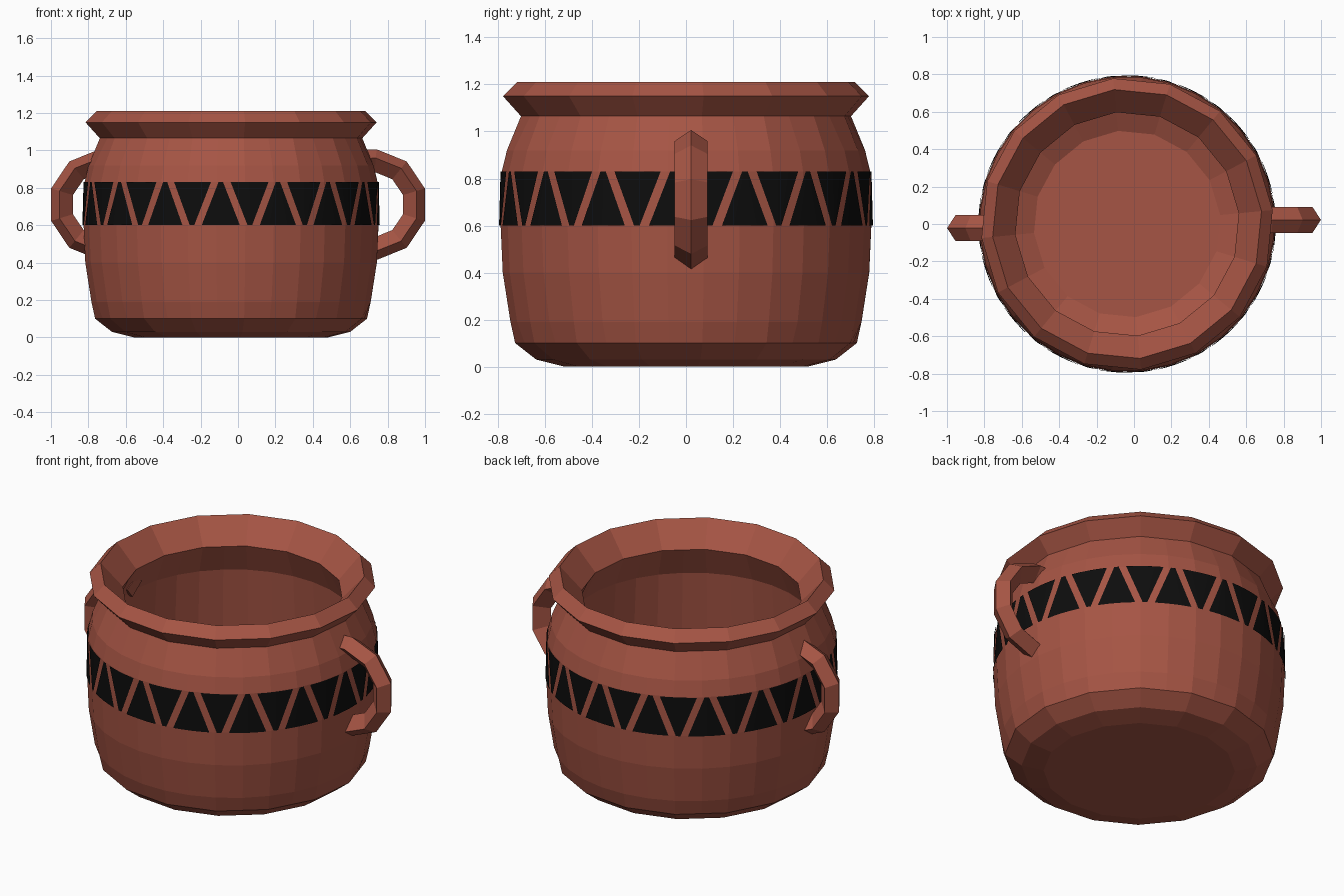
import bpy, bmesh, math
from mathutils import Vector

if "Cube" in bpy.data.objects:
    bpy.data.objects.remove(bpy.data.objects["Cube"])

CX = -0.037          # pot axis is slightly left because of the handles
SIDES = 32
PHASE = math.radians(5.5)


def material(name, col):
    m = bpy.data.materials.new(name)
    m.diffuse_color = (*col, 1)
    m.use_nodes = True
    m.node_tree.nodes["Principled BSDF"].inputs["Base Color"].default_value = m.diffuse_color
    return m


clay = material("terracotta", (0.38, 0.09, 0.058))
black = material("black paint", (0.004, 0.004, 0.004))


def finish(name, bm, mat, recalc=True):
    if recalc:
        bmesh.ops.recalc_face_normals(bm, faces=bm.faces[:])
    me = bpy.data.meshes.new(name)
    bm.to_mesh(me)
    bm.free()
    me.materials.append(mat)
    ob = bpy.data.objects.new(name, me)
    bpy.context.collection.objects.link(ob)
    return ob


# Pot: closed wall profile (radius, z, coarse 16-sided ring?)
profile = [(0.52, 0.0, 1), (0.64, 0.03, 1), (0.73, 0.10, 1), (0.75, 0.19, 0),
           (0.783, 0.40, 0), (0.792, 0.60, 0), (0.787, 0.83, 0),
           (0.765, 0.92, 0), (0.705, 1.065, 1), (0.782, 1.15, 1),
           (0.722, 1.21, 1), (0.60, 1.075, 1), (0.67, 0.90, 0),
           (0.70, 0.50, 0), (0.65, 0.15, 1), (0.50, 0.08, 1)]
bm = bmesh.new()
rings = []
for r, z, coarse in profile:
    ring = []
    for i in range(SIDES):
        a = PHASE + 2 * math.pi * i / SIDES
        k = math.cos(math.pi / 16) if coarse and i % 2 else 1
        ring.append(bm.verts.new((CX + r * k * math.cos(a), r * k * math.sin(a), z)))
    rings.append(ring)
for lo, hi in zip(rings, rings[1:]):
    for i in range(SIDES):
        j = (i + 1) % SIDES
        bm.faces.new((lo[i], lo[j], hi[j], hi[i]))
bm.faces.new(rings[0][::-1])
bm.faces.new(rings[-1])
finish("pot", bm, clay)

# Painted band: alternating upright and inverted triangles wrapped on the wall
bm = bmesh.new()
N = 32
WIDE, TIP = math.radians(7.4), math.radians(0.9)
COLS = 4
for k in range(N):
    c = math.radians(266) + 2 * math.pi * k / N
    half_lo, half_hi = (WIDE, TIP) if k % 2 == 0 else (TIP, WIDE)
    rows = []
    for half, r, z in ((half_lo, 0.795, 0.60), (half_hi, 0.790, 0.83)):
        row = []
        for s in range(COLS + 1):
            a = c + half * (2 * s / COLS - 1)
            row.append(bm.verts.new((CX + r * math.cos(a), r * math.sin(a), z)))
        rows.append(row)
    for s in range(COLS):
        bm.faces.new((rows[0][s], rows[0][s + 1], rows[1][s + 1], rows[1][s]))
finish("painted_triangles", bm, black, recalc=False)


# Handles: diamond section swept round an arc
def handle(name, side):
    bm = bmesh.new()
    section = [(0.297, 0), (0.25, 0.07), (0.175, 0), (0.25, -0.07)]
    rings = []
    for deg in (-85, -51, -17, 17, 51, 85, 100):
        a = math.radians(deg)
        rings.append([bm.verts.new((side * (0.715 + r * math.cos(a)),
                                    side * 0.022 + y,
                                    0.71 + r * math.sin(a))) for r, y in section])
    for p, q in zip(rings, rings[1:]):
        for i in range(4):
            j = (i + 1) % 4
            bm.faces.new((p[i], p[j], q[j], q[i]))
    bm.faces.new(rings[0])
    bm.faces.new(rings[-1])
    finish(name, bm, clay)


handle("right_handle", 1)
handle("left_handle", -1)
